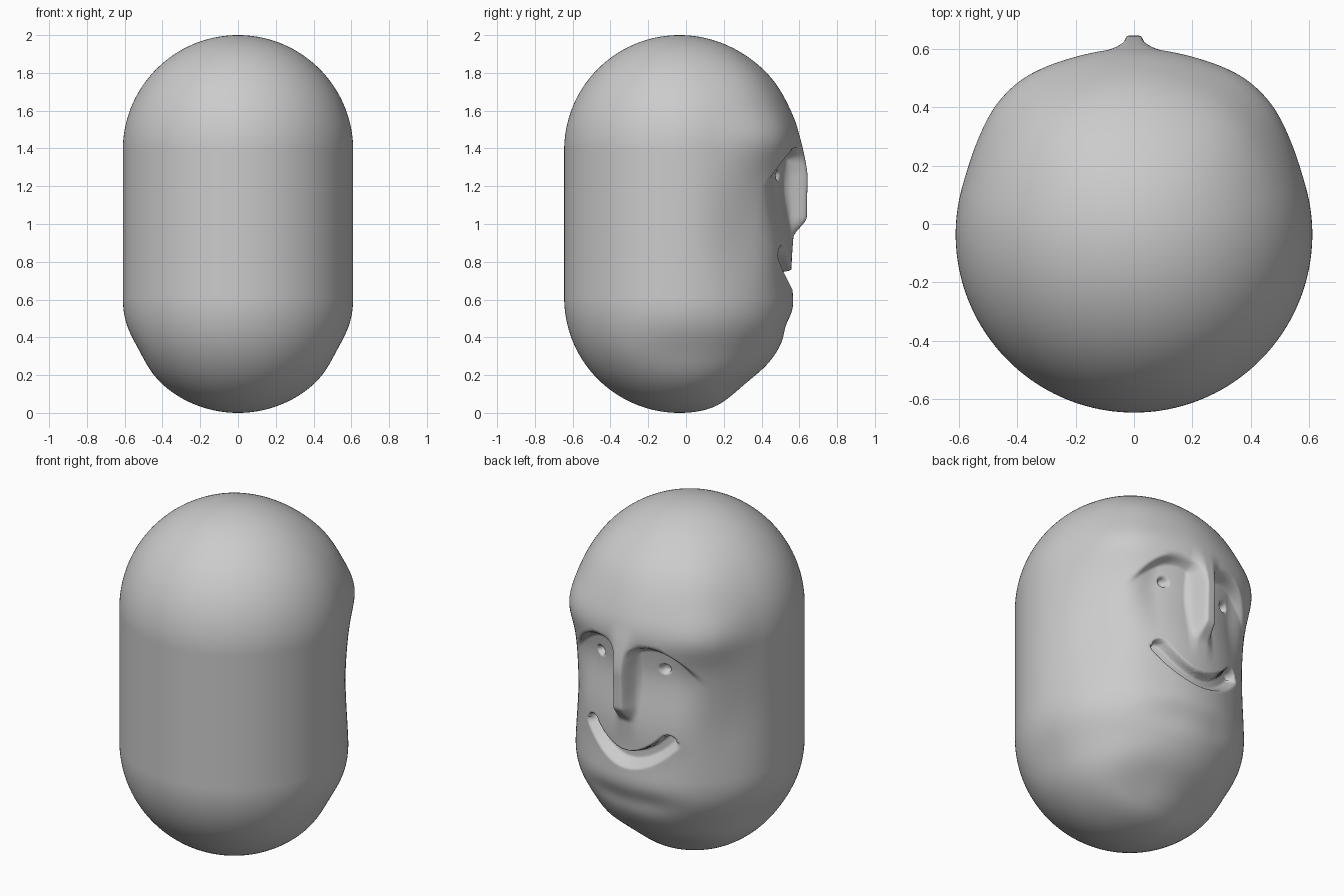
import bpy
import bmesh
from math import sin, cos, pi, exp, hypot, sqrt, atan2

if "Cube" in bpy.data.objects:
    bpy.data.objects.remove(bpy.data.objects["Cube"], do_unlink=True)

RADIUS, AXIS_Y = 0.61, -0.035
LOW, HIGH = 0.61, 1.39          # straight part of the capsule
SEGMENTS, CAP_ROWS, BODY_ROWS = 256, 60, 110


def step(a, b, v):
    """Smooth ramp from 0 at a to 1 at b."""
    t = min(1.0, max(0.0, (v - a) / (b - a)))
    return t * t * (3 - 2 * t)


def bump(v, centre, width):
    return exp(-((v - centre) / width) ** 2)


# Centre line of the smile
SMILE = [(0.24 * i / 24, 0.712 + 2.3 * (0.24 * i / 24) ** 2) for i in range(25)]


def radial_form(phi, z):
    """Broad shape of the head: brow band, hollow cheeks, narrower jaw."""
    brow = (0.028 + 0.018 * bump(phi, 0.65, 0.25)) * step(1.3, 0.8, phi)
    offset = brow * (bump(z, 1.46, 0.16) + 0.4 * bump(z, 1.75, 0.15))
    offset -= 0.02 * bump(phi, 1.0, 0.3) * bump(z, 0.95, 0.28)
    offset -= 0.02 * bump(z, 0.32, 0.12) * step(2.2, 1.5, phi)
    return offset


def face_relief(x, z):
    """Depth of the face features along y, for one mirrored half."""
    # chin crease, lips and underside of the jaw
    offset = -0.022 * bump(z, 0.46, 0.07) * step(0.4, 0.1, x)
    offset -= 0.016 * bump(z, 0.76, 0.18) * step(0.45, 0.2, x)
    offset -= 0.055 * bump(z, 0.14, 0.11) * step(0.5, 0.1, x)
    # eye sockets under arched brows
    arch = 1.395 - 3 * (x - 0.16) ** 2
    socket = step(arch + 0.015, arch - 0.035, z) * step(0.8, 1.25, z)
    offset -= 0.058 * socket * step(0.025, 0.09, x) * step(0.43, 0.24, x)
    # nose ridge with a rounded tip
    width = 0.062 + 0.008 * bump(z, 1.0, 0.06) + 0.04 * step(1.25, 1.42, z)
    height = 0.066 * step(0.925, 1.04, z) * step(1.5, 1.22, z)
    offset += height * step(width, 0.02, x)
    # pupils
    offset -= 0.035 * step(0.032, 0.016, hypot(x - 0.206, z - 1.26))
    # smile groove, deepest along its upper edge
    if 0.6 < z < 0.95 and x < 0.35:
        near = min(SMILE, key=lambda p: hypot(x - p[0], z - p[1]))
        gap = hypot(x - near[0], z - near[1])
        lower = step(0.062, 0.01, gap)
        upper = step(0.045, 0.03, gap)
        offset -= 0.06 * (upper if z > near[1] else lower)
    return offset


def head_point(phi, r, z):
    r += radial_form(abs(phi), z) * min(1, r / 0.3)
    x, y = r * sin(phi), r * cos(phi)
    y += face_relief(abs(x), z) * step(0.06, 0.3, y)
    return (x, y + AXIS_Y, z)


# Capsule profile as (radius, height) rows, without the poles
quarter = [pi / 2 * i / CAP_ROWS for i in range(1, CAP_ROWS + 1)]
profile = [(RADIUS * sin(a), LOW - RADIUS * cos(a)) for a in quarter]
profile += [(RADIUS, LOW + (HIGH - LOW) * i / BODY_ROWS) for i in range(1, BODY_ROWS)]
profile += [(RADIUS * sin(a), HIGH + RADIUS * cos(a)) for a in reversed(quarter)]

# Columns crowd together toward the face
turns = [-pi + 2 * pi * i / SEGMENTS for i in range(SEGMENTS)]
angles = [u - 0.6 * sin(u) for u in turns]

bm = bmesh.new()
rings = [[bm.verts.new(head_point(a, r, z)) for a in angles] for r, z in profile]
for lower, upper in zip(rings, rings[1:]):
    for i in range(SEGMENTS):
        j = (i + 1) % SEGMENTS
        bm.faces.new((lower[i], lower[j], upper[j], upper[i]))
for ring, z in ((rings[0], 0.0), (rings[-1], HIGH + RADIUS)):
    pole = bm.verts.new((0, AXIS_Y, z))
    for i in range(SEGMENTS):
        bm.faces.new((ring[i], ring[(i + 1) % SEGMENTS], pole))
bmesh.ops.recalc_face_normals(bm, faces=bm.faces)
for face in bm.faces:
    face.smooth = True

mesh = bpy.data.meshes.new("head")
bm.to_mesh(mesh)
bm.free()
head = bpy.data.objects.new("head", mesh)
bpy.context.collection.objects.link(head)

# Plain clay colour
clay = bpy.data.materials.new("grey_clay")
clay.use_nodes = True
colour = (0.6, 0.6, 0.6, 1)
clay.diffuse_color = colour
clay.node_tree.nodes["Principled BSDF"].inputs["Base Color"].default_value = colour
mesh.materials.append(clay)
